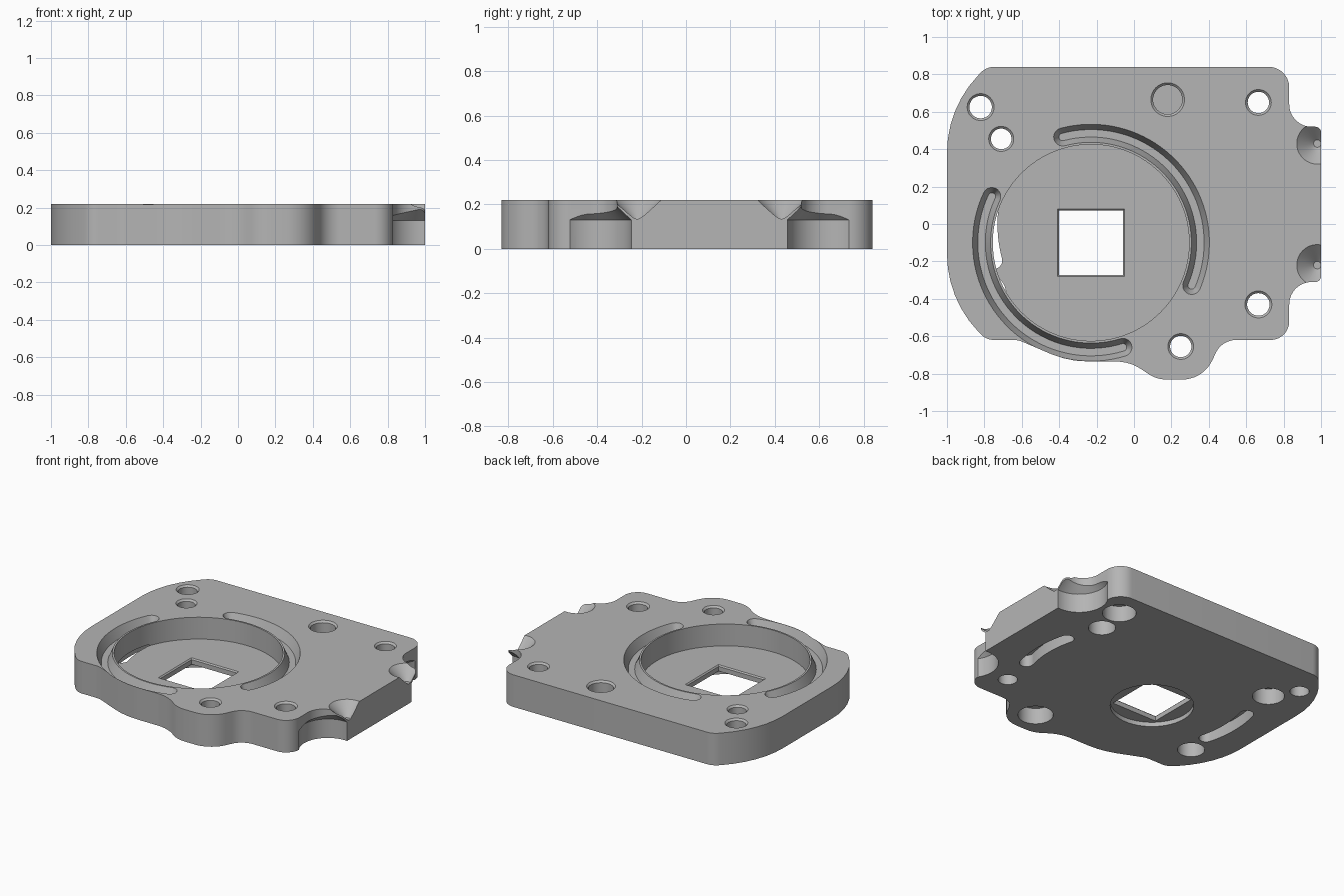
import bpy, bmesh, math
from mathutils import Vector

cube = bpy.data.objects.get("Cube")
if cube:
    bpy.data.objects.remove(cube, do_unlink=True)

HEIGHT = 0.22
CENTRE = (-0.23, -0.10)      # axis of the round pocket and its arc grooves

grey = bpy.data.materials.new("satin grey")
grey.use_nodes = True
grey.diffuse_color = (0.46, 0.46, 0.46, 1)
grey.node_tree.nodes["Principled BSDF"].inputs["Base Color"].default_value = (0.46, 0.46, 0.46, 1)


def solid(name, layers, chamfer=0):
    """Closed solid through stacked loops: layers = [(loop, z), ...], bottom to top."""
    bm = bmesh.new()
    rings = [[bm.verts.new((x, y, z)) for x, y in loop] for loop, z in layers]
    caps = [bm.faces.new(list(reversed(rings[0]))), bm.faces.new(rings[-1])]
    for low, high in zip(rings, rings[1:]):
        for i in range(len(low)):
            j = (i + 1) % len(low)
            bm.faces.new((low[i], low[j], high[j], high[i]))
    if chamfer:
        rims = [e for cap in caps for e in cap.edges]
        bmesh.ops.bevel(bm, geom=rims, offset=chamfer, segments=1, affect='EDGES')
    bmesh.ops.recalc_face_normals(bm, faces=bm.faces[:])
    mesh = bpy.data.meshes.new(name)
    bm.to_mesh(mesh)
    bm.free()
    mesh.materials.append(grey)
    obj = bpy.data.objects.new(name, mesh)
    bpy.context.collection.objects.link(obj)
    return obj


def rounded(corners):
    """Polygon with a fillet radius at each corner."""
    loop = []
    for i, (x, y, r) in enumerate(corners):
        p = Vector((x, y))
        a = (Vector(corners[i - 1][:2]) - p).normalized()
        b = (Vector(corners[(i + 1) % len(corners)][:2]) - p).normalized()
        half = a.angle(b) / 2
        reach = r / math.tan(half)
        hub = p + (a + b).normalized() * (r / math.sin(half))
        start, end = p + a * reach - hub, p + b * reach - hub
        turn = math.atan2(start.x * end.y - start.y * end.x, start.dot(end))
        steps = max(3, round(abs(turn) / 0.12))
        for k in range(steps + 1):
            t = math.atan2(start.y, start.x) + turn * k / steps
            loop.append((hub.x + r * math.cos(t), hub.y + r * math.sin(t)))
    return loop


def circle(c, r, n=48):
    return [(c[0] + r * math.cos(math.tau * i / n), c[1] + r * math.sin(math.tau * i / n))
            for i in range(n)]


def square(c, h):
    return [(c[0] + sx * h, c[1] + sy * h) for sx, sy in ((-1, -1), (1, -1), (1, 1), (-1, 1))]


def arc_slot(c, radius, w, a0, a1, n=40):
    """Outline of a curved slot with round ends and half width w."""
    a0, a1 = math.radians(a0), math.radians(a1)

    def polar(o, r, t):
        return (o[0] + r * math.cos(t), o[1] + r * math.sin(t))
    span = [a0 + (a1 - a0) * i / n for i in range(n + 1)]
    cap = [math.pi * i / 10 for i in range(1, 10)]
    loop = [polar(c, radius + w, t) for t in span]
    loop += [polar(polar(c, radius, a1), w, a1 + t) for t in cap]
    loop += [polar(c, radius - w, t) for t in reversed(span)]
    loop += [polar(polar(c, radius, a0), w, a0 + math.pi + t) for t in cap]
    return loop


def cut(layers):
    """Subtract a stacked-loop solid from the plate."""
    tool = solid("cutter", layers)
    tool.hide_render = True
    mod = plate.modifiers.new("cut", 'BOOLEAN')
    mod.operation, mod.solver, mod.object = 'DIFFERENCE', 'EXACT', tool
    bpy.ops.object.modifier_apply(modifier=mod.name)
    mesh = tool.data
    bpy.data.objects.remove(tool)
    bpy.data.meshes.remove(mesh)


def bore(c, steps, n=48):
    cut([(circle(c, r, n), z) for r, z in steps])


# Plate with its contoured rim, chamfered above and below
outline = rounded([
    (-1, -0.40, 0.6), (-0.79, -0.62, 0.1), (-0.62, -0.62, 0.12), (-0.35, -0.735, 0.5),
    (-0.02, -0.735, 0.25), (0.12, -0.832, 0.18), (0.37, -0.832, 0.18), (0.47, -0.62, 0.12),
    (0.83, -0.62, 0.1), (0.83, -0.31, 0.12), (1, -0.31, 0.03), (1, 0.52, 0.03),
    (0.83, 0.52, 0.12), (0.83, 0.84, 0.11), (-0.79, 0.84, 0.1), (-1, 0.62, 0.6)])
plate = solid("mounting_plate", [(outline, 0), (outline, HEIGHT)], chamfer=0.012)
bpy.context.view_layer.objects.active = plate
plate.select_set(True)

# Round pocket, square opening and the shallow bore beneath it
bore(CENTRE, [(0.525, 0.07), (0.525, 0.3)], 96)
bore(CENTRE, [(0.26, -0.1), (0.26, 0.03)], 72)
cut([(square(CENTRE, 0.172), -0.1), (square(CENTRE, 0.172), 0.062),
     (square(CENTRE, 0.19), 0.08)])

# Arc grooves with sloping walls in the top
for a0, a1 in ((-23, 105), (155, 287)):
    cut([(arc_slot(CENTRE, 0.585, 0.02, a0, a1), 0.155),
         (arc_slot(CENTRE, 0.585, 0.049, a0, a1), HEIGHT + 0.002)])

# Through holes with a chamfered mouth; some are counterbored from below
for c, r, counterbore in (((-0.82, 0.625), 0.06, 0), ((-0.71, 0.455), 0.055, 0.1),
                          ((0.665, 0.65), 0.057, 0.105), ((0.665, -0.43), 0.06, 0),
                          ((0.25, -0.655), 0.057, 0.11)):
    bore(c, [(r, -0.1), (r, HEIGHT - 0.012), (r + 0.014, HEIGHT + 0.002)])
    if counterbore:
        bore(c, [(counterbore, -0.1), (counterbore, 0.11)])

# Blind holes: one in the top, two in the underside
bore((0.18, 0.665), [(0.078, 0.09), (0.078, HEIGHT - 0.012), (0.092, HEIGHT + 0.002)])
for c in ((0.63, 0.44), (-0.77, -0.365)):
    bore(c, [(0.085, -0.1), (0.085, 0.1)])

# Curved slots in the underside
for middle in (0, 180):
    slot = arc_slot((-0.02, 0), 0.755, 0.045, middle - 15, middle + 15)
    cut([(slot, -0.1), (slot, 0.08)])

# Side tab: undercut beside each shoulder and a conical scoop in each corner
for side in (-1, 1):
    bore((0.98, 0.105 + side * 0.53), [(0.18, -0.1), (0.18, 0.13), (0.115, 0.19)])
    bore((0.98, 0.105 + side * 0.325), [(0.02, 0.135), (0.112, HEIGHT + 0.002)])

bpy.ops.object.shade_smooth_by_angle(angle=math.radians(25))
